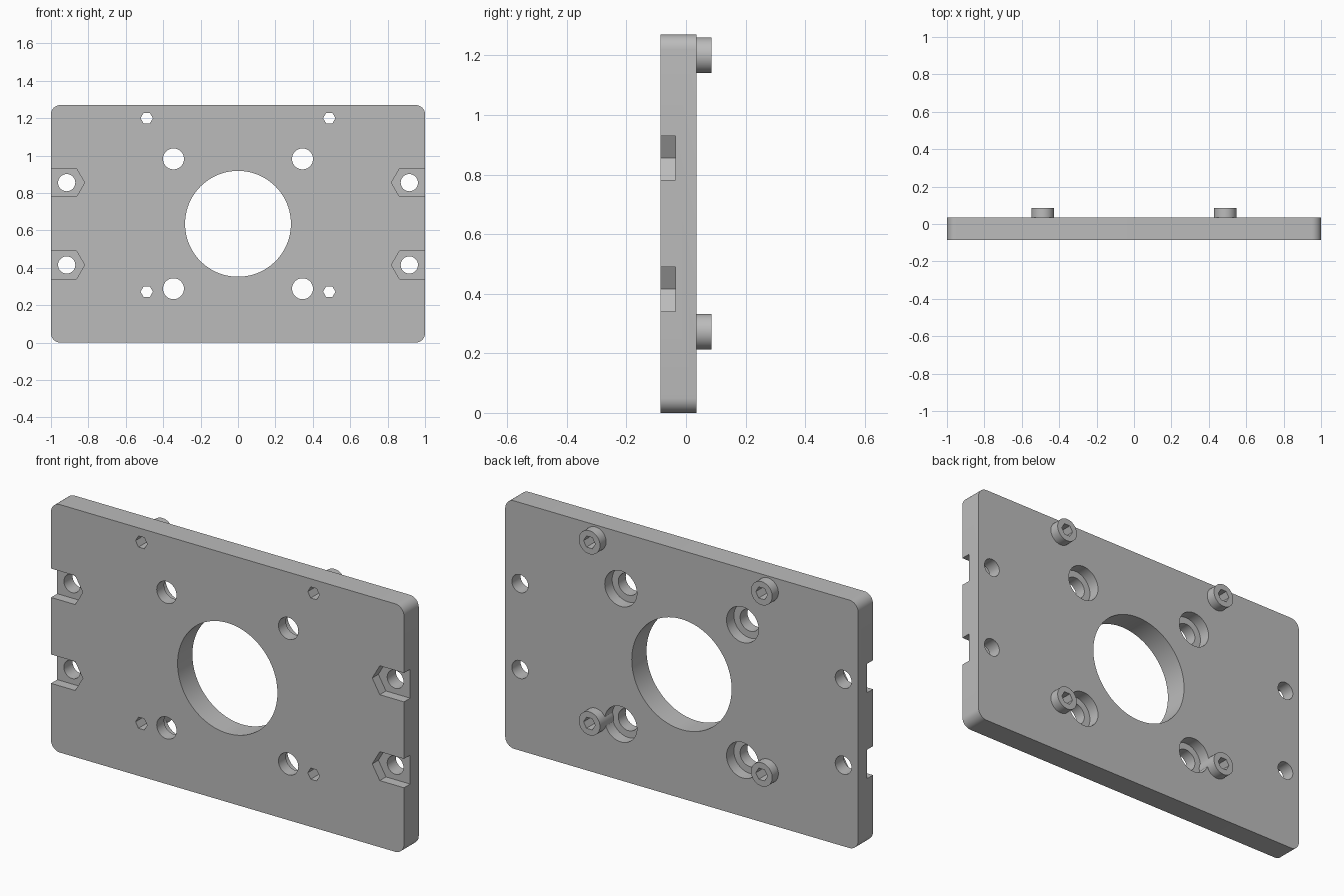
import bpy
import bmesh
from math import cos, sin, pi
from mathutils import Vector

if "Cube" in bpy.data.objects:
    bpy.data.objects.remove(bpy.data.objects["Cube"], do_unlink=True)

FRONT, BACK, TOP = -0.085, 0.035, 0.085
HEIGHT = 1.27
MID = HEIGHT / 2

grey = bpy.data.materials.new("plain grey")
grey.use_nodes = True
grey.diffuse_color = (0.5, 0.5, 0.5, 1)
grey.node_tree.nodes["Principled BSDF"].inputs["Base Color"].default_value = (0.5, 0.5, 0.5, 1)


def circle(x, z, r, n=64):
    return [(x + r * cos(2 * pi * i / n), z + r * sin(2 * pi * i / n)) for i in range(n)]


def rounded_rectangle(w, h, r, n=8):
    points = []
    for k, (sx, sz) in enumerate([(1, 1), (-1, 1), (-1, -1), (1, -1)]):
        for i in range(n + 1):
            a = pi / 2 * (k + i / n)
            points.append((sx * (w - r) + r * cos(a), MID + sz * (h - r) + r * sin(a)))
    return points


def nut_slot(side, z):
    # Half hexagon pointing inward, running out through the plate's edge
    points = [(0.82, 0), (0.863, -0.074), (1.1, -0.074), (1.1, 0.074), (0.863, 0.074)]
    return [(side * x, z + dz) for x, dz in points]


def prisms(name, outlines, y0, y1):
    bm = bmesh.new()
    for outline in outlines:
        face = bm.faces.new([bm.verts.new((x, y0, z)) for x, z in outline])
        moved = bmesh.ops.extrude_face_region(bm, geom=[face])["geom"]
        bmesh.ops.translate(bm, vec=Vector((0, y1 - y0, 0)),
                            verts=[v for v in moved if isinstance(v, bmesh.types.BMVert)])
    bmesh.ops.recalc_face_normals(bm, faces=bm.faces)
    mesh = bpy.data.meshes.new(name)
    bm.to_mesh(mesh)
    bm.free()
    mesh.materials.append(grey)
    obj = bpy.data.objects.new(name, mesh)
    bpy.context.collection.objects.link(obj)
    return obj


def combine(target, tool, operation):
    bpy.ops.object.select_all(action="DESELECT")
    bpy.context.view_layer.objects.active = target
    target.select_set(True)
    mod = target.modifiers.new(tool.name, "BOOLEAN")
    mod.operation, mod.solver, mod.object = operation, "EXACT", tool
    bpy.ops.object.modifier_apply(modifier=mod.name)
    bpy.data.objects.remove(tool, do_unlink=True)


# Hole patterns, mirrored left and right
sides = (-1, 1)
screws = [(s * 0.345, MID + d * 0.347) for s in sides for d in sides]
bosses = [(s * 0.488, z) for s in sides for z in (0.272, 1.2)]
bolts = [(s * 0.916, MID + d * 0.22) for s in sides for d in sides]

# Plate with rounded corners
plate = prisms("mounting_plate", [rounded_rectangle(1, MID, 0.05)], FRONT, BACK)

# Large centre opening, rear counterbores and front nut slots
combine(plate, prisms("centre_hole", [circle(0, MID, 0.283, 96)], -0.2, 0.2), "DIFFERENCE")
combine(plate, prisms("counterbores", [circle(x, z, 0.091) for x, z in screws], -0.025, 0.2), "DIFFERENCE")
combine(plate, prisms("nut_slots", [nut_slot(s, MID + d * 0.22) for s in sides for d in sides],
                      -0.2, FRONT + 0.05), "DIFFERENCE")

# Round bosses on the back
combine(plate, prisms("bosses", [circle(x, z, 0.06) for x, z in bosses], -0.05, TOP), "UNION")

# Through holes: round for screws and bolts, hexagonal in the bosses
holes = [circle(x, z, 0.056) for x, z in screws]
holes += [circle(x, z, 0.046) for x, z in bolts]
holes += [circle(x, z, 0.033, 6) for x, z in bosses]
combine(plate, prisms("through_holes", holes, -0.2, 0.2), "DIFFERENCE")

bpy.context.view_layer.objects.active = plate
plate.select_set(True)
bpy.ops.object.shade_smooth_by_angle(angle=pi / 6)
